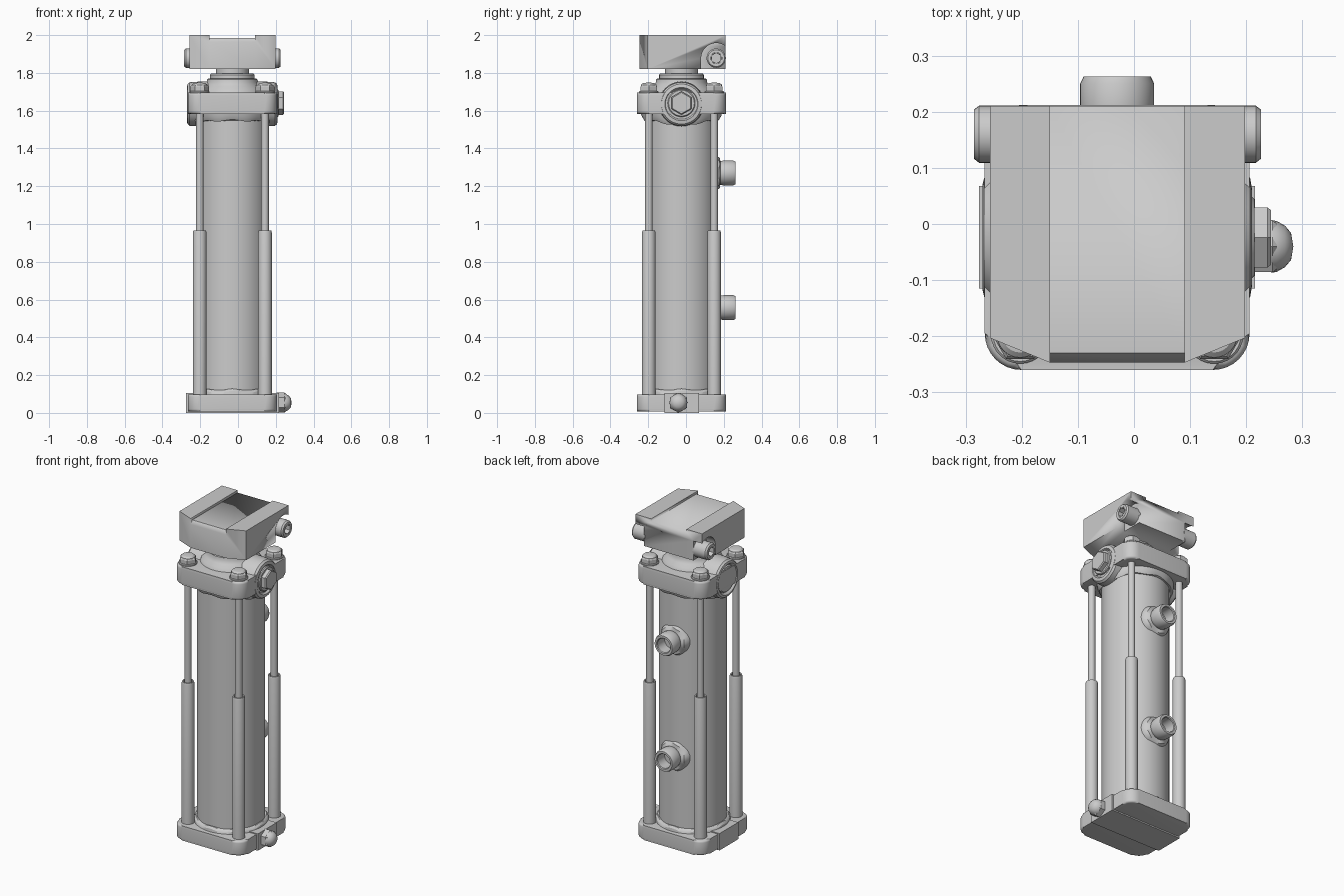
import bpy, bmesh, math
from mathutils import Vector, Matrix

if "Cube" in bpy.data.objects:
    bpy.data.objects.remove(bpy.data.objects["Cube"])

CX, CY = -0.03, -0.024          # cylinder axis
HALF, ROD = 0.236, 0.173        # plate half width, rod offset


def finish(name, bm):
    bmesh.ops.recalc_face_normals(bm, faces=bm.faces)
    me = bpy.data.meshes.new(name)
    bm.to_mesh(me)
    bm.free()
    ob = bpy.data.objects.new(name, me)
    bpy.context.collection.objects.link(ob)
    bpy.context.view_layer.objects.active = ob
    for o in bpy.context.selected_objects:
        o.select_set(False)
    ob.select_set(True)
    bpy.ops.object.shade_smooth_by_angle(angle=math.radians(32))
    return ob


def lathe(name, profile, origin, axis=(0, 0, 1), seg=40, phase=0.0, wave=None):
    """Revolve (radius, height) points around an axis; wave shifts heights by angle."""
    bm = bmesh.new()
    m = Matrix.Translation(origin) @ Vector(axis).to_track_quat('Z', 'Y').to_matrix().to_4x4()
    rings = []
    for i, (r, h) in enumerate(profile):
        if r == 0:
            rings.append([bm.verts.new(m @ Vector((0, 0, h)))] * seg)
            continue
        ring = []
        for k in range(seg):
            a = 2 * math.pi * k / seg + phase
            dz = wave(a) if wave and i in (1, 2) else 0
            ring.append(bm.verts.new(m @ Vector((r * math.cos(a), r * math.sin(a), h + dz))))
        rings.append(ring)
    for a, b in zip(rings, rings[1:]):
        for k in range(seg):
            j = (k + 1) % seg
            vs = list(dict.fromkeys((a[k], a[j], b[j], b[k])))
            if len(vs) > 2:
                bm.faces.new(vs)
    return finish(name, bm)


def prism(name, pts, lo, hi, along_x=False, bevel=0.0):
    """Extrude a polygon along z (xy points) or along x (yz points)."""
    bm = bmesh.new()
    place = (lambda p, t: (t, p[0], p[1])) if along_x else (lambda p, t: (p[0], p[1], t))
    a = [bm.verts.new(place(p, lo)) for p in pts]
    b = [bm.verts.new(place(p, hi)) for p in pts]
    caps = [bm.faces.new(a), bm.faces.new(b)]
    for i in range(len(pts)):
        j = (i + 1) % len(pts)
        bm.faces.new((a[i], a[j], b[j], b[i]))
    if bevel:
        edges = {e for f in caps for e in f.edges}
        bmesh.ops.bevel(bm, geom=list(edges), offset=bevel, segments=3, profile=0.5, affect='EDGES')
    return finish(name, bm)


def rounded_square(half, r, n=8):
    pts = []
    for q, (sx, sy) in enumerate(((1, 1), (-1, 1), (-1, -1), (1, -1))):
        for k in range(n + 1):
            a = math.pi / 2 * (q + k / n)
            pts.append((CX + sx * (half - r) + r * math.cos(a), CY + sy * (half - r) + r * math.sin(a)))
    return pts


def cut(ob, cutter):
    mod = ob.modifiers.new("cut", 'BOOLEAN')
    mod.operation, mod.solver, mod.object = 'DIFFERENCE', 'EXACT', cutter
    bpy.context.view_layer.objects.active = ob
    bpy.ops.object.modifier_apply(modifier=mod.name)
    cutter.hide_render = True
    bpy.data.objects.remove(cutter)


# base plate with the cross bar that stands proud of both sides
prism("base_plate", rounded_square(HALF, 0.065), 0.008, 0.098, bevel=0.012)
prism("base_cross_bar", [(-0.276, -0.115), (0.216, -0.115), (0.216, 0.068), (-0.276, 0.068)], 0, 0.104)

# base drain bolt, domed end
lathe("base_bolt_hex", [(0, 0), (0.053, 0), (0.053, 0.042), (0.046, 0.05), (0, 0.05)],
      (0.205, -0.04, 0.054), (1, 0, 0), 6, math.pi / 6)
lathe("base_bolt_dome", [(0.047, 0.04), (0.045, 0.05), (0.037, 0.064), (0.024, 0.075), (0, 0.079)],
      (0.205, -0.04, 0.054), (1, 0, 0), 24)

# main tube and weld collars
lathe("main_tube", [(0, 0.06), (0.19, 0.06), (0.19, 1.62), (0, 1.62)], (CX, CY, 0), seg=64)
lathe("lower_weld_collar", [(0.212, 0.08), (0.208, 0.11), (0.198, 0.122), (0.185, 0.124)],
      (CX, CY, 0), seg=96, wave=lambda a: 0.006 * math.cos(8 * a))
lathe("upper_weld_collar", [(0.216, 1.6), (0.212, 1.57), (0.2, 1.548), (0.185, 1.546)],
      (CX, CY, 0), seg=96, wave=lambda a: 0.005 * math.cos(8 * a) - 0.022 * math.cos(a) ** 4)

# upper plate with the cross boss
prism("upper_plate", rounded_square(HALF, 0.065), 1.583, 1.695, bevel=0.014)
lathe("cross_boss", [(0, 0.006), (0.076, 0.006), (0.082, 0.014), (0.088, 0.004), (0.094, 0), (0.106, 0.003),
                     (0.115, 0.014), (0.12, 0.08), (0.12, 0.40), (0.115, 0.466), (0.106, 0.477),
                     (0.088, 0.48), (0.08, 0.47), (0, 0.47)], (-0.27, CY, 1.635), (1, 0, 0), 48)
lathe("plug_flange", [(0, 0), (0.073, 0), (0.073, 0.012), (0.068, 0.017), (0, 0.017)],
      (0.198, CY, 1.64), (1, 0, 0))
lathe("plug_hex", [(0, 0), (0.062, 0), (0.062, 0.036), (0.056, 0.042), (0, 0.042)],
      (0.202, CY, 1.64), (1, 0, 0), 6, math.pi / 6)

# flared neck and piston rod
lathe("neck_flare", [(0, 1.66), (0.175, 1.69), (0.165, 1.715), (0.145, 1.73), (0.136, 1.75), (0.134, 1.764),
                     (0.128, 1.77), (0.118, 1.77), (0.118, 1.79), (0.112, 1.797), (0, 1.797)],
      (CX, CY, 0), seg=56)
lathe("piston_rod", [(0, 1.76), (0.087, 1.76), (0.087, 1.84), (0, 1.84)], (CX, CY, 0), seg=48)

# four tie rods with sleeves and domed nuts
for sx in (-1, 1):
    for sy in (-1, 1):
        p = (CX + sx * ROD, CY + sy * ROD, 0)
        lathe("tie_rod", [(0, 0.9), (0.02, 0.9), (0.02, 1.6), (0, 1.6)], p, seg=20)
        lathe("tie_rod_sleeve", [(0, 0.08), (0.036, 0.08), (0.036, 0.955), (0.033, 0.966), (0.026, 0.966),
                                 (0.024, 0.955), (0, 0.955)], p, seg=28)
        lathe("nut_washer", [(0, 1.68), (0.052, 1.68), (0.052, 1.7), (0.048, 1.704), (0, 1.704)], p, seg=28)
        lathe("tie_nut", [(0, 1.69), (0.05, 1.69), (0.05, 1.727), (0.044, 1.735), (0, 1.735)], p, seg=6)
        lathe("tie_nut_cap", [(0.043, 1.727), (0.041, 1.737), (0.032, 1.745), (0, 1.75)], p, seg=24)

# two hollow hose ports at the back
for z in (0.557, 1.27):
    o = (CX, 0, z)
    lathe("port", [(0, 0.1), (0.06, 0.1), (0.06, 0.18), (0.063, 0.185), (0.066, 0.20), (0.066, 0.25),
                   (0.06, 0.2625), (0.047, 0.2625), (0.043, 0.258), (0.043, 0.19), (0, 0.19)],
          o, (0, 1, 0), 36)
    lathe("port_weld", [(0.098, 0.12), (0.094, 0.155), (0.082, 0.174), (0.06, 0.182)],
          o, (0, 1, 0), 60, wave=lambda a: 0.006 * math.cos(5 * a))

# head block: chamfered outline, top channel, rear lower pockets
head = prism("head_block", [(-0.257, 0.21), (-0.257, -0.203), (-0.15, -0.247), (0.09, -0.247),
                            (0.198, -0.203), (0.198, 0.21)], 1.82, 2.0)
cut(head, prism("channel_cutter", [(-0.3, 1.9), (-0.23, 1.985), (0.3, 1.985), (0.3, 2.1), (-0.3, 2.1)],
                -0.15, 0.09, True))
BY, BZ, PR = 0.16, 1.878, 0.08
arc = [(BY + PR * math.cos(math.radians(t)), BZ + PR * math.sin(math.radians(t))) for t in range(40, 181, 10)]
pocket = arc + [(BY - PR, 1.78), (0.3, 1.78), (0.3, arc[0][1])]
cut(head, prism("pocket_cutter", pocket, -0.4, -0.197, True))
cut(head, prism("pocket_cutter", pocket, 0.138, 0.4, True))
bpy.ops.object.shade_smooth_by_angle(angle=math.radians(15))

# socket screws in the pockets
for x, d in ((-0.19, -1), (0.131, 1)):
    lathe("socket_screw", [(0, 0), (0.051, 0), (0.051, 0.086), (0.044, 0.095), (0.03, 0.095)],
          (x, BY, BZ), (d, 0, 0), 32)
    lathe("screw_socket", [(0.032, 0.095), (0.027, 0.095), (0.027, 0.065), (0, 0.065)],
          (x, BY, BZ), (d, 0, 0), 6, math.pi / 6)
